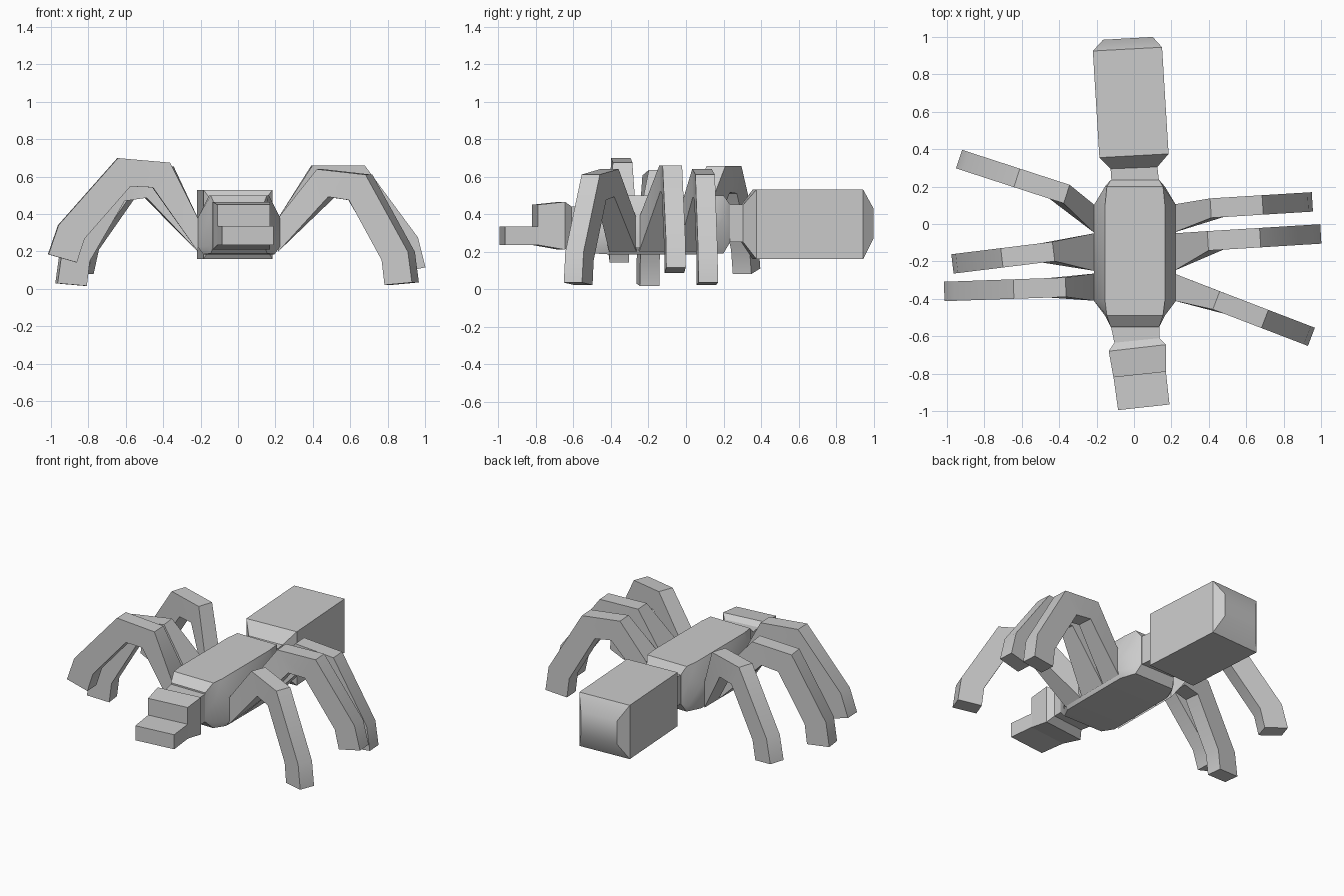
import bpy
import bmesh
from math import radians, cos, sin

cube = bpy.data.objects.get("Cube")
if cube:
    bpy.data.objects.remove(cube)

GREY = (0.6, 0.6, 0.6, 1)
grey = bpy.data.materials.new("plain_grey")
grey.use_nodes = True
grey.diffuse_color = GREY
grey.node_tree.nodes["Principled BSDF"].inputs["Base Color"].default_value = GREY


def loft(name, rings):
    """Skin equal-length rings of points and cap both ends."""
    bm = bmesh.new()
    loops = [[bm.verts.new(p) for p in ring] for ring in rings]
    n = len(loops[0])
    for a, b in zip(loops, loops[1:]):
        for i in range(n):
            j = (i + 1) % n
            bm.faces.new((a[i], a[j], b[j], b[i]))
    bm.faces.new(loops[0][::-1])
    bm.faces.new(loops[-1])
    bmesh.ops.recalc_face_normals(bm, faces=bm.faces)
    mesh = bpy.data.meshes.new(name)
    bm.to_mesh(mesh)
    bm.free()
    mesh.materials.append(grey)
    ob = bpy.data.objects.new(name, mesh)
    bpy.context.collection.objects.link(ob)
    bpy.ops.object.select_all(action="DESELECT")
    ob.select_set(True)
    bpy.context.view_layer.objects.active = ob
    bpy.ops.object.shade_smooth_by_angle(angle=radians(30))
    return ob


def box_ring(x0, y0, x1, y1, low, high):
    """Upright rectangle standing on the line from (x0, y0) to (x1, y1)."""
    return [(x0, y0, low), (x1, y1, low), (x1, y1, high), (x0, y0, high)]


def body_ring(y, top, side, bottom, low, high):
    """Eight-sided cross-section of the thorax."""
    half = [(bottom, low), (side, low + 0.04), (side, high - 0.12), (top, high)]
    right = [(0.005 + x, y, z) for x, z in half]
    left = [(0.005 - x, y, z) for x, z in reversed(half)]
    return right + left


# Thorax, bevelled down to a neck at each end
loft("thorax", [
    body_ring(-0.55, 0.13, 0.13, 0.13, 0.25, 0.45),
    body_ring(-0.49, 0.15, 0.16, 0.15, 0.19, 0.5),
    body_ring(-0.41, 0.16, 0.22, 0.19, 0.185, 0.5),
    body_ring(0.1, 0.16, 0.22, 0.19, 0.185, 0.5),
    body_ring(0.2, 0.15, 0.16, 0.15, 0.19, 0.5),
    body_ring(0.235, 0.13, 0.13, 0.13, 0.25, 0.45),
])

# Abdomen with its waist, turned slightly to one side
loft("abdomen", [
    box_ring(-0.12, 0.22, 0.135, 0.22, 0.25, 0.45),
    box_ring(-0.125, 0.295, 0.125, 0.305, 0.25, 0.45),
    box_ring(-0.185, 0.355, 0.185, 0.375, 0.16, 0.53),
    box_ring(-0.22, 0.925, 0.15, 0.945, 0.16, 0.53),
    box_ring(-0.165, 0.985, 0.1, 1.0, 0.27, 0.43),
])

# Head with its neck, and the flat jaw in front
loft("head", [
    box_ring(-0.125, -0.54, 0.135, -0.54, 0.25, 0.44),
    box_ring(-0.105, -0.635, 0.135, -0.61, 0.25, 0.44),
    box_ring(-0.135, -0.68, 0.17, -0.645, 0.21, 0.465),
    box_ring(-0.11, -0.82, 0.17, -0.79, 0.235, 0.45),
])
loft("jaw", [
    box_ring(-0.11, -0.815, 0.17, -0.785, 0.235, 0.335),
    box_ring(-0.085, -0.995, 0.19, -0.965, 0.235, 0.335),
])

# Leg profile measured from the first knee: outer edge and inner edge
OUTER = [(0, 0), (0.28, 0), (0.565, -0.385), (0.605, -0.545)]
INNER = [(0.08, -0.14), (0.2, -0.145), (0.42, -0.445), (0.45, -0.575)]
ROOTS = {"back": (-0.045, 0.105), "middle": (-0.25, -0.05), "front": (-0.41, -0.265)}


def leg(place, side, x, y, z, turn, tilt):
    """Leg from its root on the thorax, over the knees, to the foot."""
    s = 1 if side == "left" else -1
    turn, tilt = radians(turn), radians(tilt)
    half = 0.052

    def put(point, offset):
        r = point[0] * cos(tilt) - point[1] * sin(tilt)
        h = point[0] * sin(tilt) + point[1] * cos(tilt)
        return (s * (x + r * cos(turn) - offset * sin(turn)),
                y + r * sin(turn) + offset * cos(turn), z + h)

    near, far = ROOTS[place]
    rx = 0.215 * s
    rings = [box_ring(rx, near, rx, far, 0.2, 0.38)]
    for o, i in zip(OUTER, INNER):
        rings.append([put(i, -half), put(i, half), put(o, half), put(o, -half)])
    loft(f"{place}_{side}_leg", rings)


leg("back", "left", 0.41, 0.085, 0.64, 3.5, -6)
leg("middle", "left", 0.395, -0.09, 0.66, 3.5, 0)
leg("front", "left", 0.44, -0.408, 0.64, -21, -6)
leg("back", "right", 0.36, 0.16, 0.655, 18, 0)
leg("middle", "right", 0.43, -0.147, 0.635, -7, -6)
leg("front", "right", 0.365, -0.338, 0.675, -2, 5)
